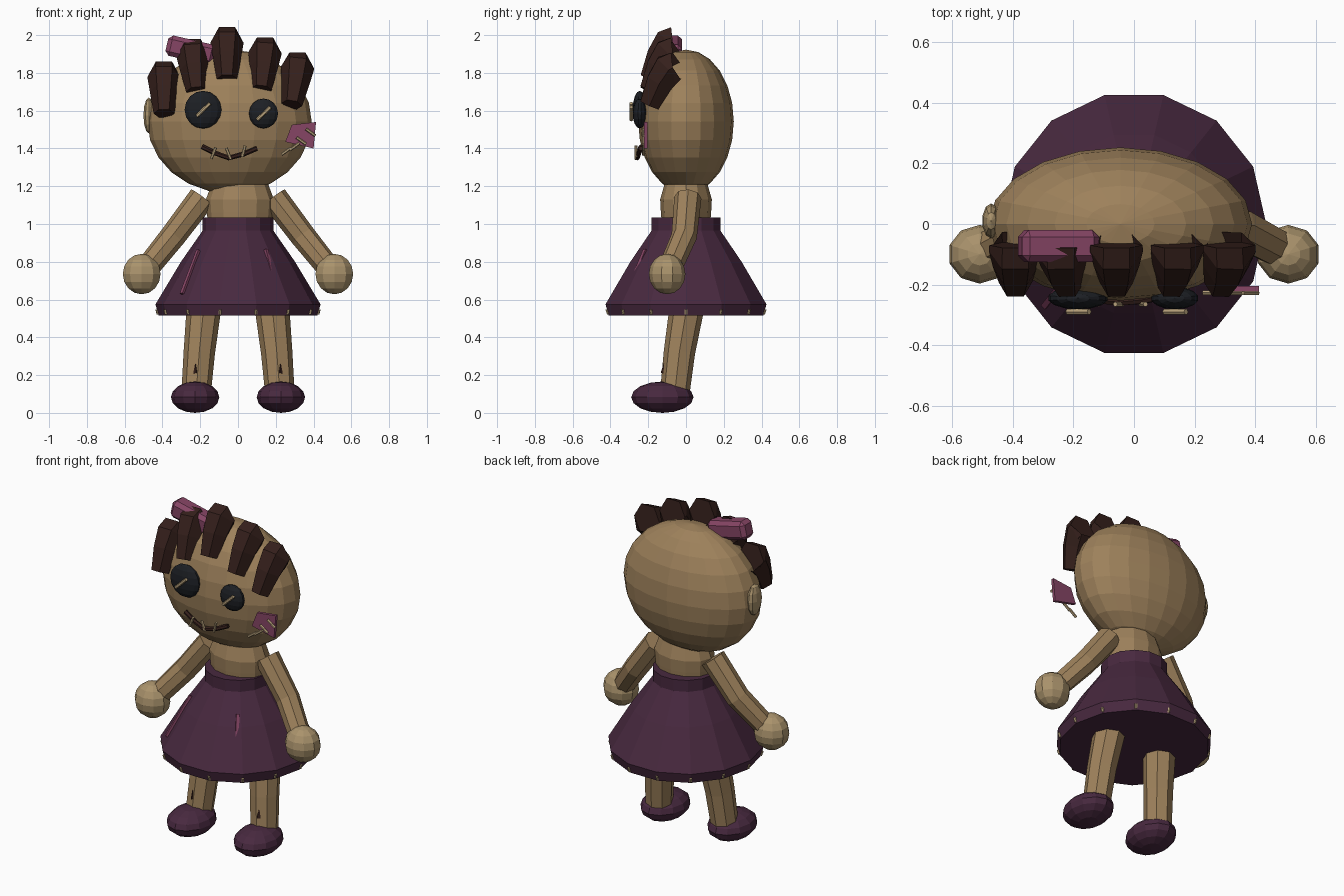
import bpy, bmesh
from math import sin, cos, pi, radians, sqrt
from mathutils import Vector, Matrix

if "Cube" in bpy.data.objects:
    bpy.data.objects.remove(bpy.data.objects["Cube"])


def material(name, r, g, b):
    m = bpy.data.materials.new(name)
    m.diffuse_color = (r, g, b, 1)
    m.use_nodes = True
    m.node_tree.nodes["Principled BSDF"].inputs["Base Color"].default_value = m.diffuse_color
    return m


BURLAP = material("burlap", .34, .22, .105)
PALE = material("pale_burlap", .40, .29, .15)
CLOTH = material("purple_cloth", .065, .022, .05)
PINK = material("pink_cloth", .24, .06, .13)
HAIR = material("dark_hair", .035, .014, .011)
BLACK = material("button_black", .012, .014, .018)
THREAD = material("thread", .48, .36, .2)


def finish(bm, name, mat):
    bmesh.ops.recalc_face_normals(bm, faces=bm.faces)
    me = bpy.data.meshes.new(name)
    bm.to_mesh(me)
    bm.free()
    me.materials.append(mat)
    ob = bpy.data.objects.new(name, me)
    bpy.context.collection.objects.link(ob)
    return ob


def tube(name, pts, radii, sides, mat, squash=1.0):
    """Capped tube along pts with a radius per point."""
    bm = bmesh.new()
    pts = [Vector(p) for p in pts]
    rings = []
    for i, (p, r) in enumerate(zip(pts, radii)):
        t = pts[min(i + 1, len(pts) - 1)] - pts[max(i - 1, 0)]
        q = Vector((0, 0, 1)).rotation_difference(t.normalized())
        rings.append([bm.verts.new(p + q @ Vector((r * cos(2 * pi * k / sides),
                      r * squash * sin(2 * pi * k / sides), 0))) for k in range(sides)])
    for a, b in zip(rings, rings[1:]):
        for k in range(sides):
            j = (k + 1) % sides
            bm.faces.new((a[k], a[j], b[j], b[k]))
    bm.faces.new(rings[0])
    bm.faces.new(rings[-1])
    return finish(bm, name, mat)


def ball(name, loc, size, mat, u=12, v=8):
    bm = bmesh.new()
    bmesh.ops.create_uvsphere(bm, u_segments=u, v_segments=v, radius=1,
                              matrix=Matrix.Translation(loc) @ Matrix.Diagonal((*size, 1)))
    return finish(bm, name, mat)


def stitch(name, a, b, mat=THREAD, r=.008):
    return tube(name, [a, b], [r, r], 6, mat)


# Head, torso and skirt
ball("head", (-.045, 0, 1.543), (.435, .253, .38), BURLAP, 20, 12)
tube("torso", [(0.01, 0, z) for z in (.92, 1.06, 1.13, 1.21)],
     [.16, .175, .18, .15], 12, BURLAP, .76)
tube("skirt", [(0, 0, z) for z in (.515, .575, .80, .965, 1.035)],
     [.42, .437, .302, .187, .187], 14, CLOTH)

# Limbs
for side, s in (("left", -1), ("right", 1)):
    tube(side + "_arm", [(s * .51, -.10, .73), (s * .345, -.01, .935), (s * .19, .01, 1.14)],
         [.062, .068, .072], 8, BURLAP)
    ball(side + "_hand", (s * .51, -.10, .735), (.105, .097, .107), PALE, 10, 8)
    tube(side + "_leg", [(s * .222, -.06, .10), (s * .205, -.035, .32), (s * .18, .005, .56)],
         [.078, .083, .092], 8, BURLAP)
    ball(side + "_shoe", (s * .227, -.125, .083), (.128, .165, .083), CLOTH, 12, 8)
    tube(side + "_leg_tear", [(s * .222, -.118, .21), (s * .225, -.115, .26)],
         [.016, .004], 4, HAIR)

# Button eyes with thread
for side, x, z, r in (("left", -.185, 1.605, .1), ("right", .135, 1.585, .079)):
    ball(side + "_eye", (x, -.245, z), (r, .037, r), BLACK, 14, 8)
    stitch(side + "_eye_thread", (x - .034, -.29, z - .034), (x + .037, -.29, z + .034), r=.01)

# Stitched mouth
mouth = [(-.19, -.238, 1.41), (-.12, -.25, 1.375), (-.05, -.258, 1.35),
         (.03, -.252, 1.37), (.10, -.238, 1.40)]
tube("mouth", mouth, [.013] * 5, 6, HAIR)
for x, z, lean in ((-.13, 1.375, .012), (-.05, 1.372, -.012), (.03, 1.385, .008)):
    stitch("mouth_stitch", (x - lean, -.265, z - .03), (x + lean, -.265, z + .03))

# Cheek patch with stitches
bm = bmesh.new()
face = bm.faces.new([bm.verts.new(p) for p in ((.285, -.205, 1.525), (.413, -.205, 1.54),
                     (.40, -.205, 1.40), (.25, -.205, 1.435))])
for v in bmesh.ops.extrude_face_region(bm, geom=[face])["geom"]:
    if isinstance(v, bmesh.types.BMVert):
        v.co.y -= .018
finish(bm, "cheek_patch", PINK)
for x, z in ((.255, 1.385), (.30, 1.41), (.335, 1.44), (.385, 1.485)):
    d = -1 if x > .32 else 1
    stitch("patch_stitch", (x - .025, -.227, z - .018 * d), (x + .025, -.227, z + .018 * d))

# Ear patch
ball("ear_patch", (-.472, .01, 1.575), (.03, .058, .095), PALE, 10, 6)

# Hair locks leaning forward over the brow
for x, top, lean in ((-.392, 1.818, 0), (-.23, 1.937, -.01), (-.058, 2.0, 0),
                     (.133, 1.945, .01), (.30, 1.865, .015)):
    tube("hair_lock", [(x - lean, -.193, top - .233), (x + lean * .3, -.14, top - .115),
                       (x + lean, -.088, top - .04), (x + lean, -.07, top - .04 + .002)],
         [.055, .075, .088, .086], 6, HAIR, 1.08)

# Hair clip
bm = bmesh.new()
bmesh.ops.create_cube(bm, size=1, matrix=Matrix.Translation((-.25, -.073, 1.92)) @
                      Matrix.Rotation(radians(13), 4, 'Y') @ Matrix.Diagonal((.26, .105, .11, 1)))
clip = finish(bm, "hair_clip", PINK)
bev = clip.modifiers.new("bevel", 'BEVEL')
bev.width = .022
bev.segments = 1

# Skirt tears and hem stitches
tube("skirt_tear", [(-.295, -.27, .63), (-.21, -.16, .86)], [.014, .012], 4, PINK)
tube("skirt_tear", [(.175, -.26, .75), (.148, -.215, .865)], [.014, .012], 4, PINK)
for k in range(14):
    a = 2 * pi * k / 14
    p = Vector((.422 * cos(a), .422 * sin(a), .522))
    stitch("hem_stitch", p, p + Vector((.008 * cos(a), .008 * sin(a), .026)))
